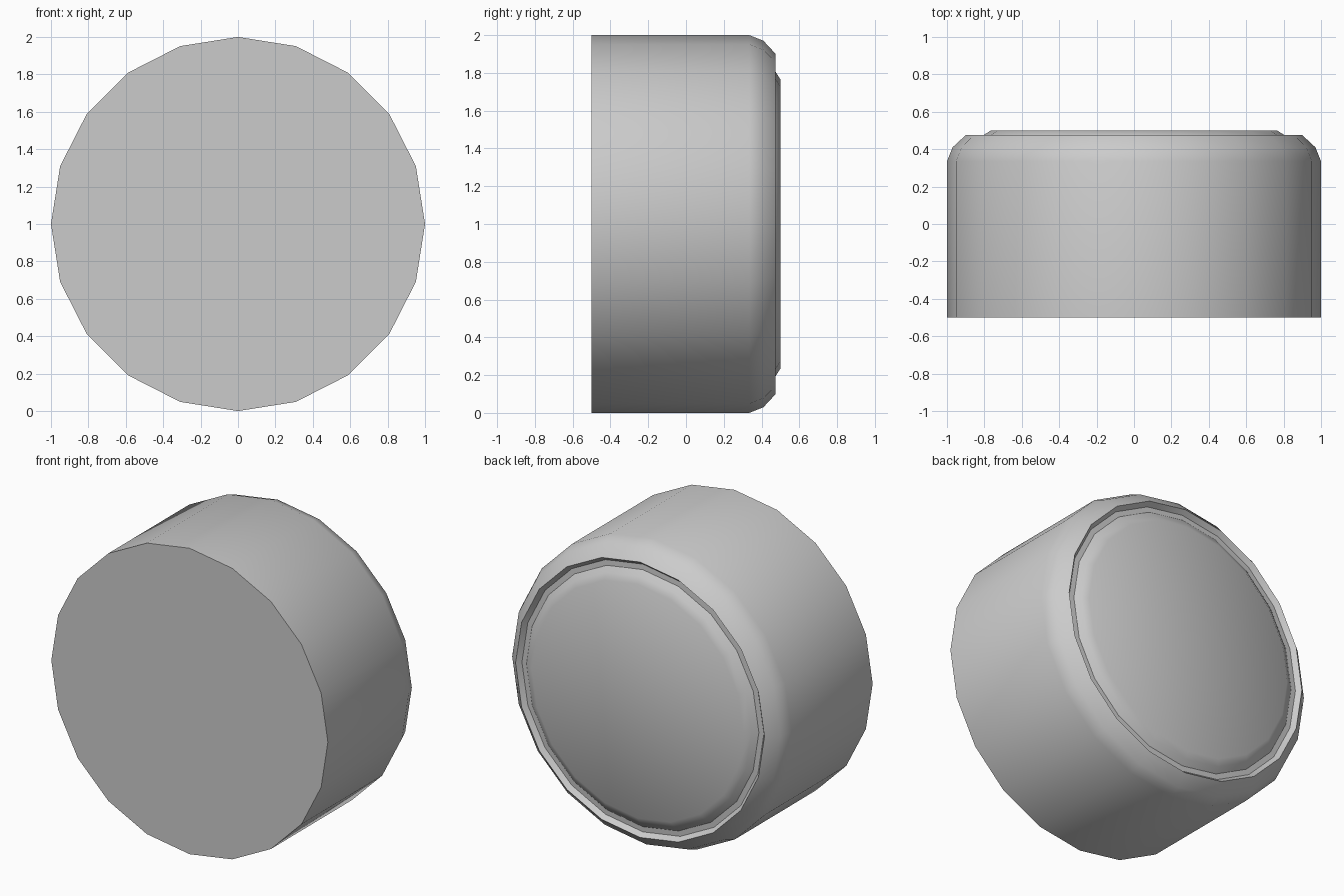
import bpy, bmesh, math

if "Cube" in bpy.data.objects:
    bpy.data.objects.remove(bpy.data.objects["Cube"])

SIDES = 20
# (radius, y): plain front rim, rounded shoulder, shallow groove, raised back disc
PROFILE = [(1.0, -0.5), (1.0, 0.335), (0.97, 0.41), (0.90, 0.475),
           (0.875, 0.445), (0.84, 0.447), (0.805, 0.475), (0.765, 0.5)]


def lathe_y(name, profile, sides, centre_z):
    """Revolve a profile about the y axis and cap both ends."""
    bm = bmesh.new()
    rings = []
    for r, y in profile:
        ring = []
        for i in range(sides):
            a = 2 * math.pi * i / sides
            ring.append(bm.verts.new((r * math.cos(a), y, centre_z + r * math.sin(a))))
        rings.append(ring)
    for a, b in zip(rings, rings[1:]):
        for i in range(sides):
            j = (i + 1) % sides
            bm.faces.new((a[i], a[j], b[j], b[i]))
    bm.faces.new(rings[0])
    bm.faces.new(rings[-1])
    bmesh.ops.recalc_face_normals(bm, faces=bm.faces)
    mesh = bpy.data.meshes.new(name)
    bm.to_mesh(mesh)
    bm.free()
    obj = bpy.data.objects.new(name, mesh)
    bpy.context.collection.objects.link(obj)
    return obj


# Round drum lying on its side
drum = lathe_y("round_drum", PROFILE, SIDES, 1.0)
bpy.context.view_layer.objects.active = drum
drum.select_set(True)
bpy.ops.object.shade_smooth_by_angle(angle=math.radians(33))
